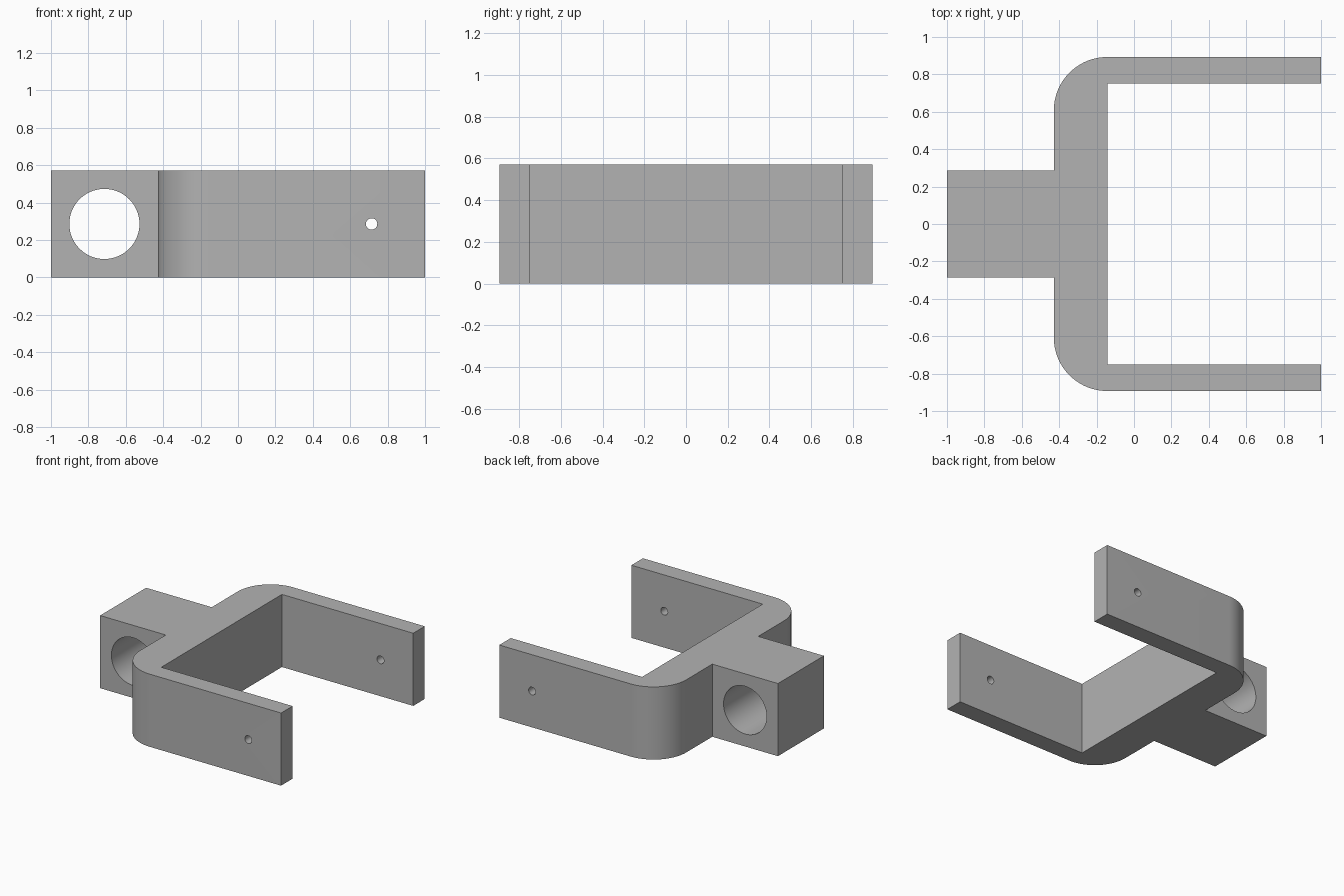
import bpy, bmesh, math

cube = bpy.data.objects.get("Cube")
if cube:
    bpy.data.objects.remove(cube, do_unlink=True)

U = 2 / 56            # one design unit
HEIGHT = 16 * U

grey = bpy.data.materials.new("plain grey")
grey.use_nodes = True
colour = (0.45, 0.45, 0.45, 1)
grey.diffuse_color = colour
grey.node_tree.nodes["Principled BSDF"].inputs["Base Color"].default_value = colour

# Half outline (back half), from the stem end to the inner corner of the fork
half = [(-28, 8), (-12, 8)]
for i in range(25):   # rounded outer corner
    a = math.pi - i / 24 * math.pi / 2
    half.append((-4 + 8 * math.cos(a), 17 + 8 * math.sin(a)))
half += [(28, 25), (28, 21), (-4, 21)]
outline = half + [(x, -y) for x, y in reversed(half)]

# Fork body: extruded outline
bm = bmesh.new()
face = bm.faces.new([bm.verts.new((x * U, y * U, 0)) for x, y in outline])
top = bmesh.ops.extrude_face_region(bm, geom=[face])["geom"]
bmesh.ops.translate(bm, vec=(0, 0, HEIGHT),
                    verts=[v for v in top if isinstance(v, bmesh.types.BMVert)])
bmesh.ops.recalc_face_normals(bm, faces=bm.faces)
mesh = bpy.data.meshes.new("fork_bracket")
bm.to_mesh(mesh)
bm.free()
mesh.materials.append(grey)
bracket = bpy.data.objects.new("fork_bracket", mesh)
bpy.context.collection.objects.link(bracket)
bpy.ops.object.select_all(action="DESELECT")


def drill(name, x, radius, sides):
    """Cut a round hole along y at mid height."""
    bpy.ops.mesh.primitive_cylinder_add(vertices=sides, radius=radius * U, depth=3,
                                        location=(x * U, 0, HEIGHT / 2),
                                        rotation=(math.pi / 2, 0, 0))
    cutter = bpy.context.object
    cutter.name = name
    cutter.hide_render = True
    cutter.data.materials.append(grey)
    bpy.ops.object.select_all(action="DESELECT")
    bpy.context.view_layer.objects.active = bracket
    bracket.select_set(True)
    mod = bracket.modifiers.new(name, "BOOLEAN")
    mod.operation = "DIFFERENCE"
    mod.solver = "EXACT"
    mod.object = cutter
    bpy.ops.object.modifier_apply(modifier=mod.name)
    bpy.data.objects.remove(cutter, do_unlink=True)


drill("stem_bore", -20, 5.25, 64)   # large bore through the stem
drill("pin_hole", 20, 0.85, 32)     # pin holes through both arms

bpy.ops.object.shade_smooth_by_angle(angle=math.radians(30))
